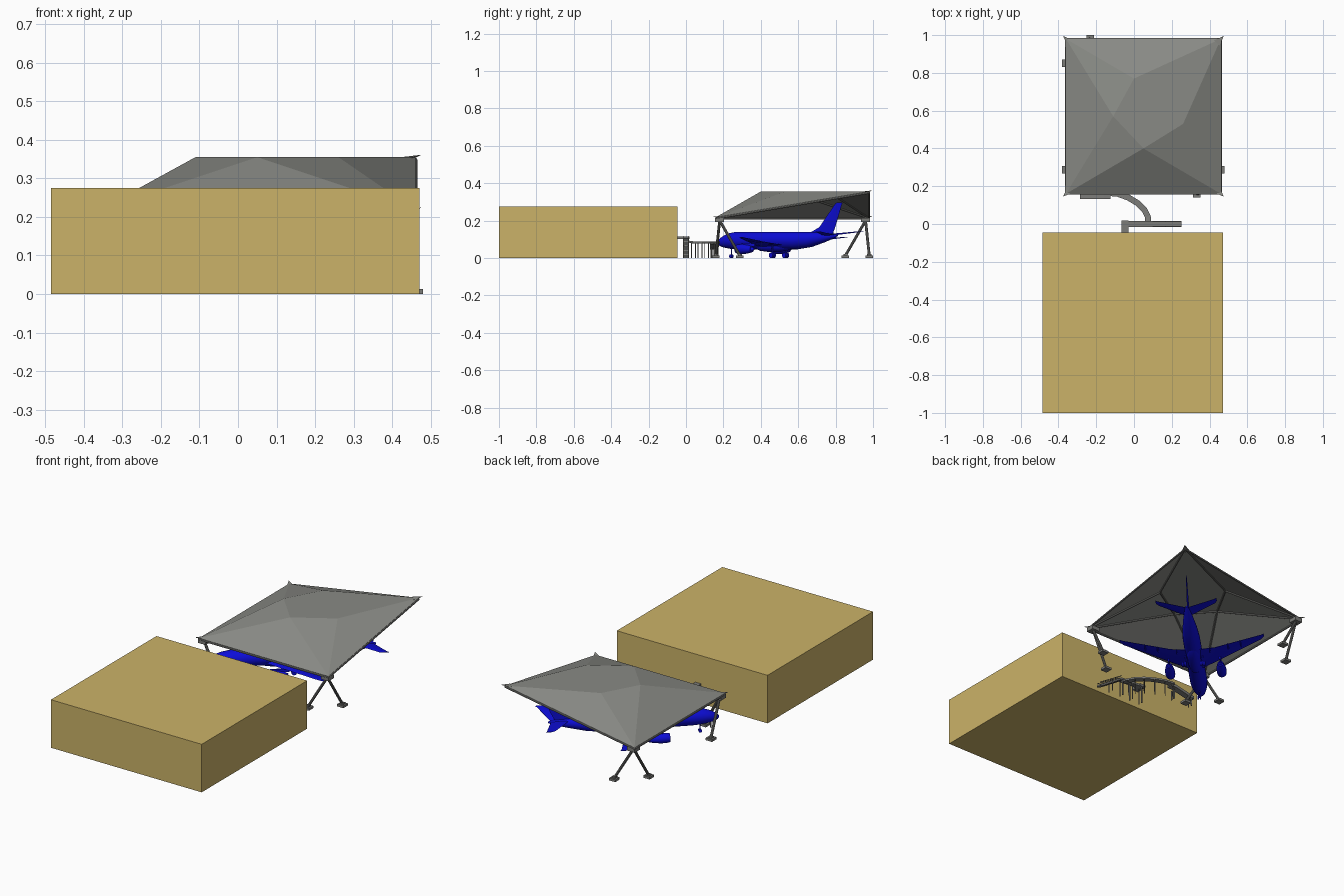
import bpy, bmesh, math
from mathutils import Vector, Matrix

if "Cube" in bpy.data.objects:
    bpy.data.objects.remove(bpy.data.objects["Cube"])

def material(name, rgb):
    m = bpy.data.materials.new(name)
    m.diffuse_color = (*rgb, 1)
    m.use_nodes = True
    m.node_tree.nodes["Principled BSDF"].inputs["Base Color"].default_value = m.diffuse_color
    return m

TAN = material("tan", (0.60, 0.45, 0.14))
GREY = material("canopy grey", (0.25, 0.255, 0.235))
STEEL = material("steel grey", (0.20, 0.20, 0.19))
BLUE = material("blue", (0.004, 0.004, 0.70))
PLANE = Matrix.Translation((-0.33, 0.172, 0)) @ Matrix.Rotation(math.radians(45), 4, 'Z')

def finish(name, bm, mat, smooth=False, matrix=None):
    bmesh.ops.recalc_face_normals(bm, faces=bm.faces)
    me = bpy.data.meshes.new(name)
    bm.to_mesh(me)
    bm.free()
    me.materials.append(mat)
    ob = bpy.data.objects.new(name, me)
    bpy.context.collection.objects.link(ob)
    if matrix:
        ob.matrix_world = matrix
    if smooth:
        bpy.ops.object.select_all(action='DESELECT')
        ob.select_set(True)
        bpy.context.view_layer.objects.active = ob
        bpy.ops.object.shade_smooth_by_angle(angle=math.radians(40))
    return ob

def add_box(bm, lo, hi):
    c = [(a + b) / 2 for a, b in zip(lo, hi)]
    s = [b - a for a, b in zip(lo, hi)]
    bmesh.ops.create_cube(bm, size=1, matrix=Matrix.Translation(c) @ Matrix.Diagonal((*s, 1)))

def add_rod(bm, a, b, r, sides=8):
    a, b = Vector(a), Vector(b)
    d = b - a
    bmesh.ops.create_cone(bm, cap_ends=True, segments=sides, radius1=r, radius2=r, depth=d.length,
        matrix=Matrix.Translation((a + b) / 2) @ d.to_track_quat('Z', 'Y').to_matrix().to_4x4())

def add_loft(bm, rings, caps=True):
    rs = [[bm.verts.new(p) for p in ring] for ring in rings]
    n = len(rs[0])
    for p, q in zip(rs, rs[1:]):
        for i in range(n):
            bm.faces.new((p[i], p[(i + 1) % n], q[(i + 1) % n], q[i]))
    if caps:
        bm.faces.new(rs[0])
        bm.faces.new(rs[-1])

def add_ribbon(bm, path, width, height):
    """Rectangular section swept along a path, kept upright; z is the top."""
    pts = [Vector(p) for p in path]
    rings = []
    for i, p in enumerate(pts):
        d = pts[min(i + 1, len(pts) - 1)] - pts[max(i - 1, 0)]
        side = Vector((-d.y, d.x, 0)).normalized() * width / 2
        down = Vector((0, 0, -height))
        rings.append([p - side, p + side, p + side + down, p - side + down])
    add_loft(bm, rings)

# Terminal building
bm = bmesh.new()
add_box(bm, (-0.485, -1, 0), (0.47, -0.045, 0.275))
finish("terminal_building", bm, TAN)

# Canopy sheet: four corners (back right one raised) and a flat crown
FL, FR, BR, BL = (-0.36, 0.16, 0.218), (0.46, 0.16, 0.218), (0.46, 0.98, 0.355), (-0.36, 0.98, 0.218)
A, B, C, D = (0.0, 0.77, 0.355), (-0.11, 0.57, 0.355), (0.05, 0.40, 0.355), (0.26, 0.53, 0.355)
corners = [FL, FR, BR, BL]
panels = [(FL, FR, C), (FL, C, B), (FL, B, BL), (BL, B, A), (BL, A, BR),
          (FR, BR, D), (FR, D, C), (A, B, C), (A, C, D), (A, D, BR)]
bm = bmesh.new()
vert = {p: bm.verts.new(p) for p in corners + [A, B, C, D]}
for f in panels:
    bm.faces.new([vert[p] for p in f])
bmesh.ops.recalc_face_normals(bm, faces=bm.faces)
sheet = finish("canopy_sheet", bm, GREY)
mod = sheet.modifiers.new("thickness", 'SOLIDIFY')
mod.thickness = 0.003

# Canopy frame tubes under every seam, and pointed corner tips
bm = bmesh.new()
lower = Vector((0, 0, -0.007))
seams = {tuple(sorted((f[i], f[(i + 1) % 3]))) for f in panels for i in range(3)}
for a, b in sorted(seams):
    if (a, b) not in ((C, A), (A, C), (A, D), (D, A)):
        add_rod(bm, Vector(a) + lower, Vector(b) + lower, 0.005)
finish("canopy_frame", bm, STEEL, True)
bm = bmesh.new()
mid = Vector((0.05, 0.57, 0))
for c in corners:
    d = Vector(c) - mid
    d.z = 0
    d.normalize()
    side = Vector((-d.y, d.x, 0)) * 0.02
    p = Vector(c) - d * 0.03
    tip = bm.verts.new(Vector(c) + d * 0.022 + Vector((0, 0, 0.006)))
    base = [bm.verts.new(v) for v in (p - side, p + side, p + Vector((0, 0, -0.012)))]
    bm.faces.new(base)
    for i in range(3):
        bm.faces.new((base[i], base[(i + 1) % 3], tip))
finish("canopy_corner_tips", bm, GREY)

# Splayed support legs with foot pads under the three low corners
for label, c in (("front_left", FL), ("front_right", FR), ("back_left", BL)):
    sx, sy = (1 if c[0] < 0 else -1), (1 if c[1] < 0.5 else -1)
    top = Vector((c[0] + sx * 0.02, c[1] + sy * 0.02, 0.2))
    bm = bmesh.new()
    add_box(bm, top - Vector((0.024, 0.024, 0.008)), top + Vector((0.024, 0.024, 0.014)))
    for foot in (Vector((c[0], c[1] + sy * 0.128, 0)), Vector((c[0] + sx * 0.128, c[1], 0))):
        add_rod(bm, top, foot + Vector((0, 0, 0.012)), 0.0075, 10)
        add_box(bm, foot - Vector((0.02, 0.02, 0)), foot + Vector((0.02, 0.02, 0.013)))
        add_box(bm, foot - Vector((0.011, 0.011, 0)), foot + Vector((0.011, 0.011, 0.02)))
    finish(label + "_support", bm, STEEL)

# Aircraft fuselage: x runs from nose to tail in the aircraft's own space
def circle(s, zc, r, y=0, n=24):
    return [(s, y + r * math.cos(2 * math.pi * i / n), zc + r * math.sin(2 * math.pi * i / n)) for i in range(n)]

bm = bmesh.new()
add_loft(bm, [circle(*t) for t in ((0, .083, .004), (.008, .083, .014), (.03, .085, .026), (.055, .088, .034),
    (.09, .091, .042), (.14, .093, .047), (.6, .093, .047), (.7, .098, .040), (.8, .109, .026),
    (.87, .117, .013), (.9, .12, .005))])
finish("fuselage", bm, BLUE, True, PLANE)
bm = bmesh.new()
add_loft(bm, [circle(s, .068, r) for s, r in ((.27, .008), (.32, .03), (.38, .036), (.47, .036), (.54, .025), (.58, .008))])
finish("wing_fairing", bm, BLUE, True, PLANE)

# Lifting surfaces from (span, leading edge, trailing edge, z) sections
FOIL = ((0, 0), (.08, .6), (.3, 1), (.65, .65), (1, 0.06), (1, -.06), (.65, -.5), (.3, -.7), (.08, -.5))
def foil(o, le, te, z, thick, upright=False):
    c = te - le
    return [(le + u * c, v * thick * c, z) if upright else (le + u * c, o, z + v * thick * c) for u, v in FOIL]

for label, m in (("left", 1), ("right", -1)):
    bm = bmesh.new()
    add_loft(bm, [foil(m * o, a, b, z, .06) for o, a, b, z in
                  ((0, .29, .52, .066), (.12, .365, .515, .08), (.375, .535, .58, .108), (.392, .56, .59, .11))])
    finish(label + "_wing", bm, BLUE, True, PLANE)
    bm = bmesh.new()
    add_loft(bm, [foil(m * o, a, b, z, .05) for o, a, b, z in
                  ((0, .785, .885, .122), (.155, .89, .935, .14), (.166, .91, .945, .141))])
    finish(label + "_tailplane", bm, BLUE, True, PLANE)
    # Engine nacelle with open intake, pylon and flap track fairings
    bm = bmesh.new()
    add_loft(bm, [circle(s, .047, r, m * .14, 20) for s, r in ((.325, .004), (.318, .019), (.288, .021), (.285, .0235),
        (.30, .0265), (.33, .027), (.37, .022), (.395, .016), (.395, .011), (.415, .003))])
    finish(label + "_engine", bm, BLUE, True, PLANE)
    bm = bmesh.new()
    add_box(bm, (.32, m * .14 - .004, .06), (.42, m * .14 + .004, .08))
    for o in (.09, .19, .26):
        s = .50 + max(0, o - .12) * .25
        add_loft(bm, [circle(s + k, .067 + o * .1, r, m * o, 8) for k, r in ((-.05, .002), (-.02, .006), (.025, .001))])
    finish(label + "_pylon_and_fairings", bm, BLUE, True, PLANE)
    # Main landing gear
    bm = bmesh.new()
    add_rod(bm, (.46, m * .05, .01), (.455, m * .045, .075), .004)
    for o in (.042, .058):
        add_rod(bm, (.46, m * o - .005, .014), (.46, m * o + .005, .014), .014, 16)
    finish(label + "_main_gear", bm, BLUE, True, PLANE)

bm = bmesh.new()
add_loft(bm, [foil(0, a, b, z, .05, True) for a, b, z in
              ((.64, .87, .115), (.70, .87, .137), (.765, .885, .165), (.885, .937, .29), (.90, .94, .297))])
finish("tail_fin", bm, BLUE, True, PLANE)
bm = bmesh.new()
add_rod(bm, (.10, 0, .01), (.10, 0, .06), .003)
for o in (-.006, .006):
    add_rod(bm, (.10, o - .003, .009), (.10, o + .003, .009), .009, 14)
finish("nose_gear", bm, BLUE, True, PLANE)

# Boarding walkway: link to the building, landing, and stairs to the ground
bm = bmesh.new()
add_box(bm, (-0.065, -0.05, 0.1), (-0.028, 0.018, 0.114))
add_ribbon(bm, [(-0.06, 0, 0.112), (0.10, 0, 0.104)], 0.03, 0.012)
for x in (-0.045, 0.02, 0.09):
    for y in (-0.012, 0.012):
        add_rod(bm, (x, y, 0), (x, y, 0.105), 0.003, 6)
finish("walkway_landing", bm, STEEL)
bm = bmesh.new()
for i in range(14):
    x, z = 0.10 + i * 0.0107, 0.1 - i * 0.007
    add_box(bm, (x, -0.014, max(z - 0.012, 0)), (x + 0.0112, 0.014, z))
for y in (-0.014, 0.014):
    add_rod(bm, (0.10, y, 0.115), (0.25, y, 0.02), 0.002, 6)
    add_rod(bm, (0.165, y, 0), (0.165, y, 0.07), 0.003, 6)
finish("walkway_stairs", bm, STEEL)

# Curved bridge deck on thin posts
bm = bmesh.new()
path = [(0.075, 0.0, 0.095), (0.073, 0.04, 0.088), (0.055, 0.075, 0.087), (0.02, 0.11, 0.087),
        (-0.03, 0.14, 0.087), (-0.085, 0.16, 0.087), (-0.14, 0.165, 0.087)]
add_ribbon(bm, path, 0.032, 0.010)
for x, y, z in path[1:]:
    for k in (-0.01, 0.01):
        add_rod(bm, (x + k, y + k, 0), (x + k, y + k, z - 0.005), 0.0022, 6)
finish("curved_bridge", bm, STEEL)

# Sloping boarding ramp beside the nose
bm = bmesh.new()
add_ribbon(bm, [(-0.125, 0.15, 0.088), (-0.16, 0.15, 0.086), (-0.285, 0.15, 0.06)], 0.036, 0.016)
for x in (-0.15, -0.27):
    for y in (0.138, 0.162):
        add_rod(bm, (x, y, 0), (x, y, 0.055), 0.004, 6)
finish("boarding_ramp", bm, STEEL)
